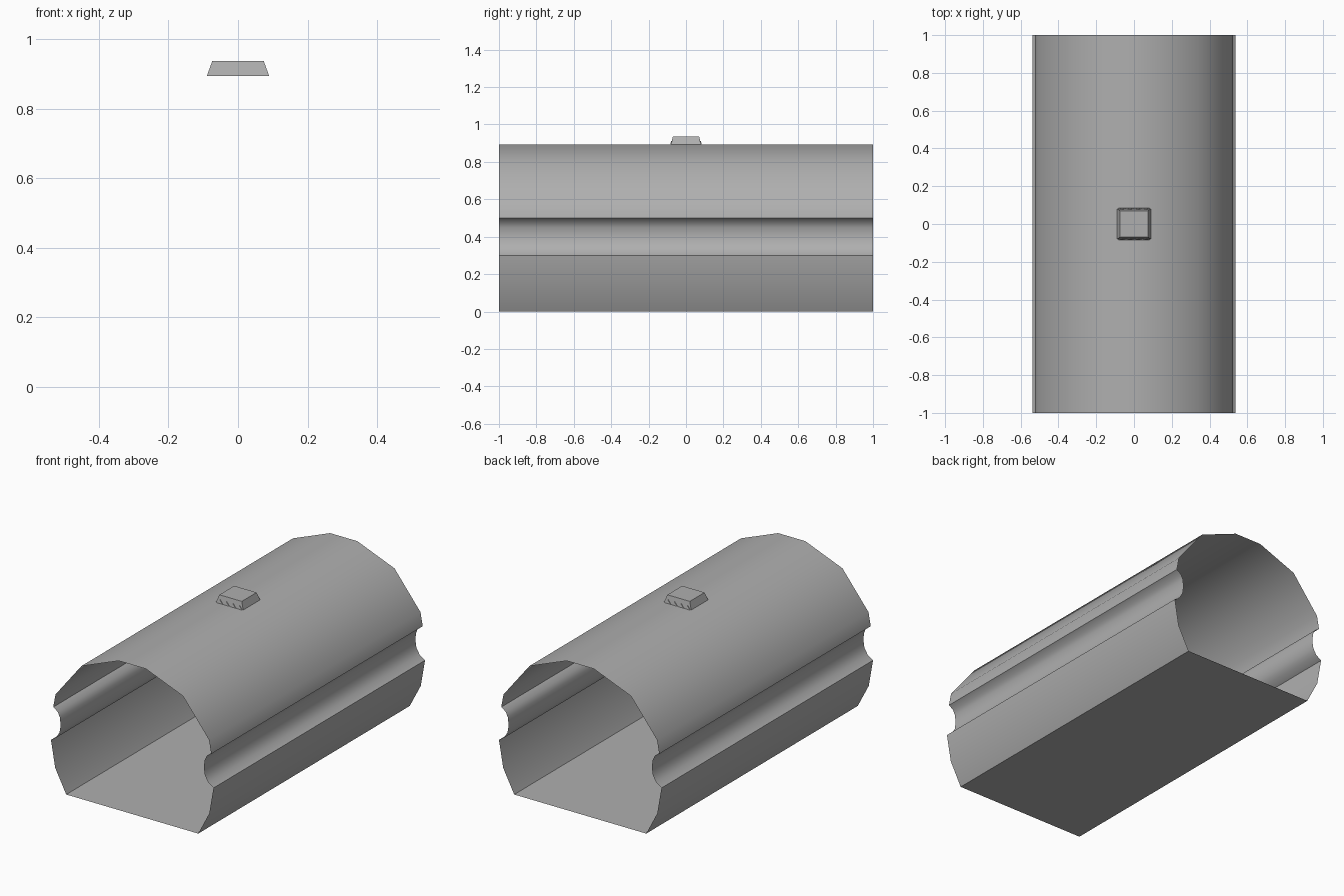
import bpy, bmesh

if "Cube" in bpy.data.objects:
    bpy.data.objects.remove(bpy.data.objects["Cube"])

# Mid-grey paint for all parts
grey = bpy.data.materials.new("mid_grey")
grey.diffuse_color = (0.43, 0.43, 0.43, 1)
grey.use_nodes = True
grey.node_tree.nodes["Principled BSDF"].inputs["Base Color"].default_value = grey.diffuse_color


def make_object(name, bm):
    bmesh.ops.recalc_face_normals(bm, faces=bm.faces)
    mesh = bpy.data.meshes.new(name)
    bm.to_mesh(mesh)
    bm.free()
    mesh.materials.append(grey)
    obj = bpy.data.objects.new(name, mesh)
    bpy.context.collection.objects.link(obj)
    return obj


# Tunnel shell: right half of the section, mirrored, swept along y, open ends
half = [(0.437, 0), (0.51, 0.14), (0.538, 0.30),
        (0.503, 0.323), (0.481, 0.36), (0.474, 0.405), (0.479, 0.45),
        (0.493, 0.48), (0.523, 0.50),
        (0.508, 0.58), (0.336, 0.796), (0.09, 0.893)]
section = half + [(-x, z) for x, z in reversed(half)]
bm = bmesh.new()
rings = [[bm.verts.new((x, y, z)) for x, z in section] for y in (-1, 1)]
n = len(section)
for i in range(n):
    j = (i + 1) % n
    bm.faces.new((rings[0][i], rings[0][j], rings[1][j], rings[1][i]))
shell = make_object("tunnel_shell", bm)
bpy.context.view_layer.objects.active = shell
shell.select_set(True)
bpy.ops.object.shade_smooth_by_angle(angle=0.75)

# Roof cap: small tapered block
z0, z1 = 0.893, 0.937
corners = ((-1, -1), (1, -1), (1, 1), (-1, 1))
bm = bmesh.new()
low = [bm.verts.new((sx * 0.09, sy * 0.08, z0)) for sx, sy in corners]
top = [bm.verts.new((sx * 0.074, sy * 0.07, z1)) for sx, sy in corners]
bm.faces.new(low)
bm.faces.new(top)
for i in range(4):
    j = (i + 1) % 4
    bm.faces.new((low[i], low[j], top[j], top[i]))
make_object("roof_cap", bm)

# Zigzag trim: small teeth on the front and back of the cap
bm = bmesh.new()
for side in (-1, 1):
    for k in range(4):
        c = -0.0645 + k * 0.043
        pts = [(c - 0.021, z0), (c + 0.021, z0), (c, z0 + 0.02)]
        outer = [bm.verts.new((x, side * (0.084 - (z - z0) * 0.22), z)) for x, z in pts]
        inner = [bm.verts.new((x, side * 0.074, z)) for x, z in pts]
        bm.faces.new(outer)
        bm.faces.new(inner)
        for i in range(3):
            j = (i + 1) % 3
            bm.faces.new((outer[i], outer[j], inner[j], inner[i]))
make_object("cap_trim", bm)
